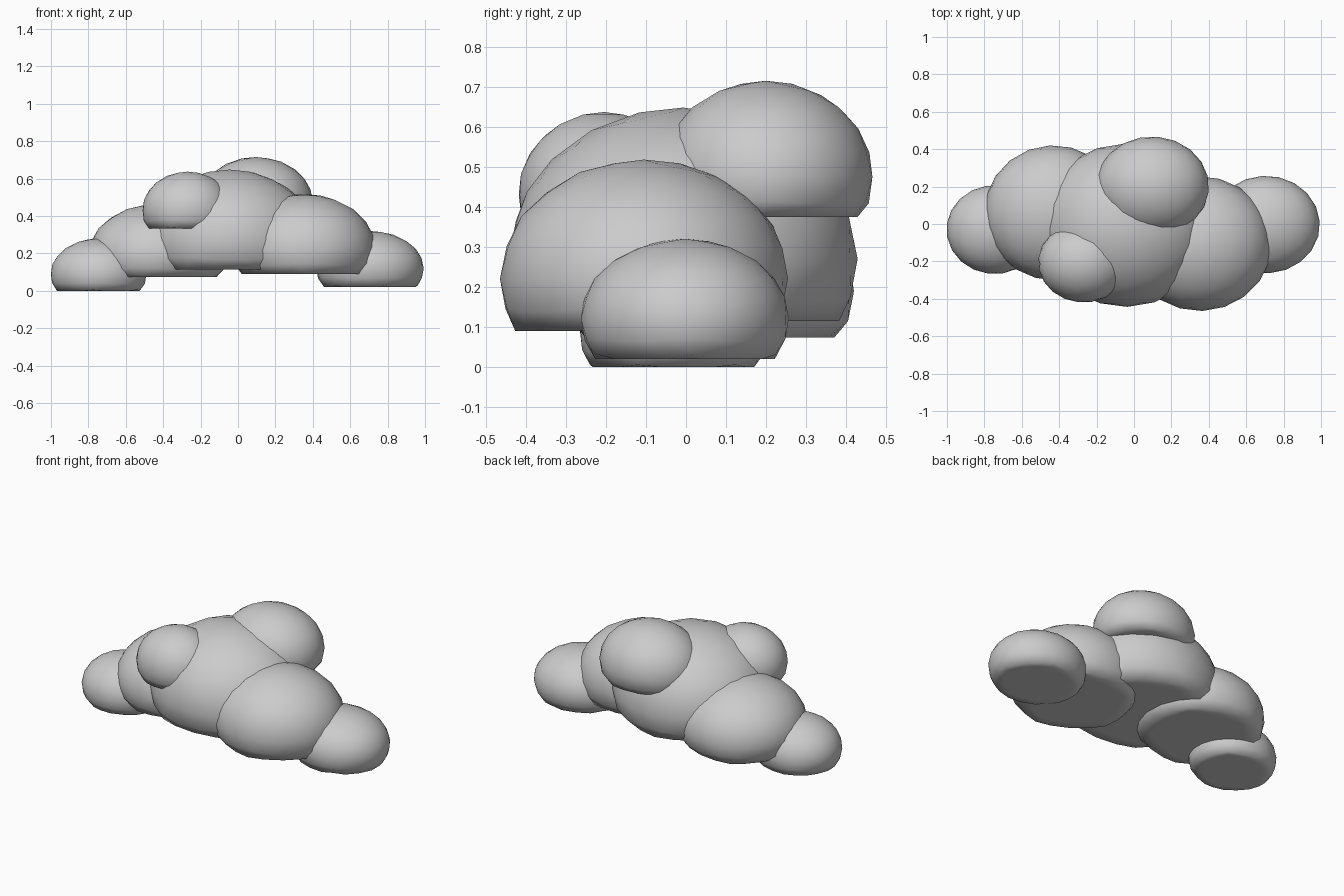
import bpy, bmesh, math
from mathutils import Matrix

if "Cube" in bpy.data.objects:
    bpy.data.objects.remove(bpy.data.objects["Cube"])


def puff(name, centre, radii, floor, turn):
    """Squashed icosphere whose underside is flattened at height 'floor'."""
    bm = bmesh.new()
    bmesh.ops.create_icosphere(bm, subdivisions=3, radius=1.0)
    bm.transform(Matrix.Rotation(math.radians(turn), 4, 'Z'))
    # stretch to the exact radii
    ext = [max(abs(v.co[i]) for v in bm.verts) for i in range(3)]
    for v in bm.verts:
        for i in range(3):
            v.co[i] = centre[i] + v.co[i] * radii[i] / ext[i]
        v.co.z = max(v.co.z, floor)
    for f in bm.faces:
        f.smooth = True
    mesh = bpy.data.meshes.new(name)
    bm.to_mesh(mesh)
    bm.free()
    obj = bpy.data.objects.new(name, mesh)
    bpy.context.collection.objects.link(obj)
    return obj


# Cloud lobes: name, centre, radii, flat underside height, turn
puffs = [
    ("left_end_puff", (-0.745, -0.03, 0.09), (0.255, 0.235, 0.19), 0.0, 10),
    ("right_end_puff", (0.705, -0.003, 0.12), (0.288, 0.26, 0.20), 0.02, 40),
    ("left_puff", (-0.43, 0.06, 0.19), (0.37, 0.36, 0.275), 0.073, 75),
    ("right_puff", (0.352, -0.105, 0.22), (0.385, 0.36, 0.298), 0.09, 20),
    ("centre_puff", (-0.045, -0.007, 0.27), (0.465, 0.436, 0.378), 0.115, 55),
    ("top_back_puff", (0.097, 0.2, 0.475), (0.302, 0.266, 0.24), 0.375, 30),
    ("top_front_puff", (-0.27, -0.205, 0.43), (0.24, 0.213, 0.207), 0.333, 65),
]
for p in puffs:
    puff(*p)
